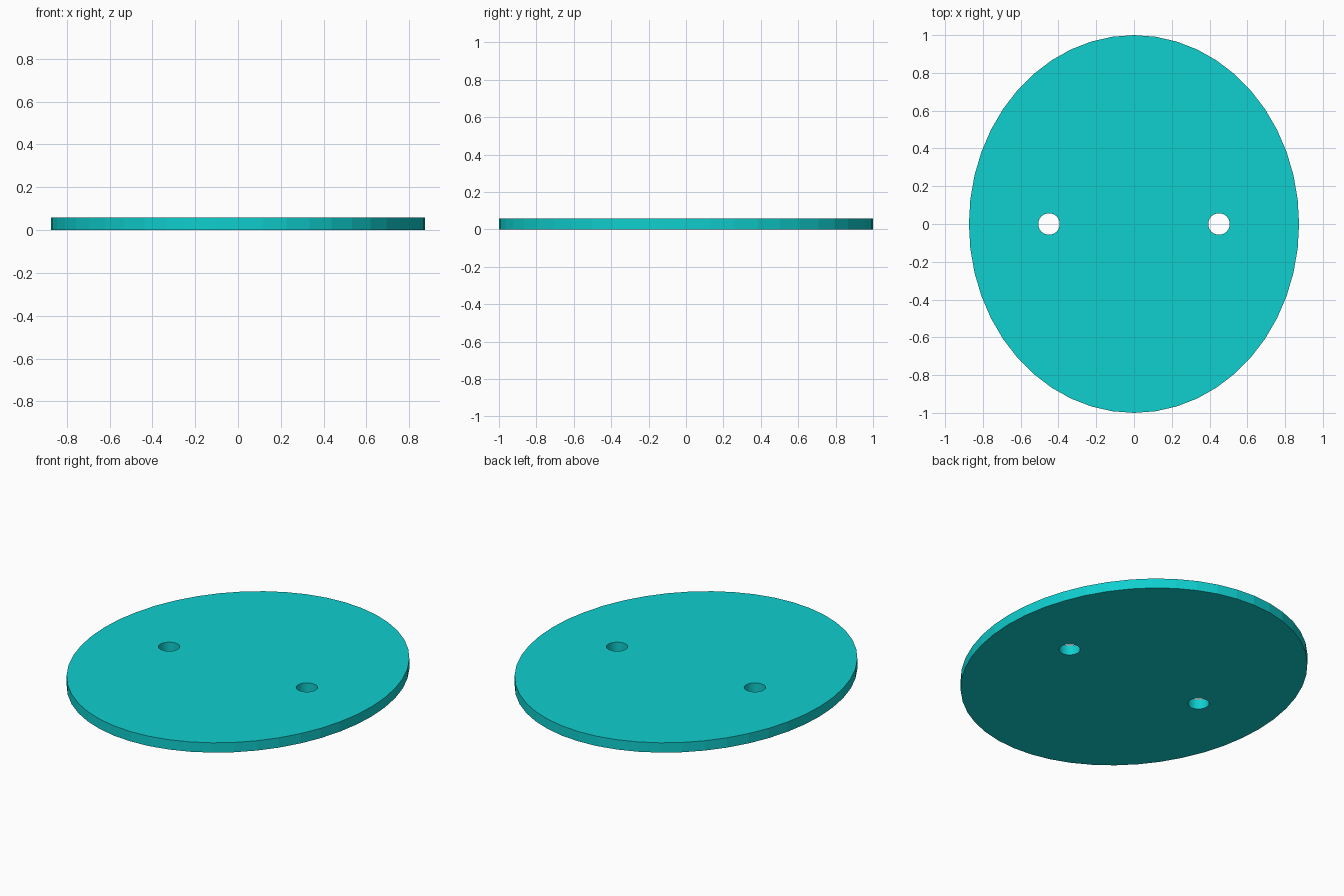
import bpy

if "Cube" in bpy.data.objects:
    bpy.data.objects.remove(bpy.data.objects["Cube"])

THICK = 0.058
HOLE_X, HOLE_R = 0.45, 0.057


def cylinder(name, sides, rx, ry, x, z, depth):
    bpy.ops.mesh.primitive_cylinder_add(vertices=sides, radius=1, depth=1, location=(x, 0, z))
    ob = bpy.context.object
    ob.name = name
    ob.scale = (rx, ry, depth)
    bpy.ops.object.transform_apply(location=True, rotation=False, scale=True)
    return ob


# Flat oval plate
plate = cylinder("oval_plate", 48, 0.874, 1.0, 0, THICK / 2, THICK)

# Teal material
mat = bpy.data.materials.new("teal")
mat.diffuse_color = (0.005, 0.62, 0.62, 1)
mat.use_nodes = True
mat.node_tree.nodes["Principled BSDF"].inputs["Base Color"].default_value = mat.diffuse_color
plate.data.materials.append(mat)

# Two through holes, mirrored across x
for side, sign in (("left", -1), ("right", 1)):
    cutter = cylinder(side + "_hole_cutter", 32, HOLE_R, HOLE_R, sign * HOLE_X, THICK / 2, THICK * 3)
    cutter.data.materials.append(mat)
    cutter.hide_render = True
    cutter.display_type = 'WIRE'
    cut = plate.modifiers.new(side + "_hole", 'BOOLEAN')
    cut.operation = 'DIFFERENCE'
    cut.solver = 'EXACT'
    cut.object = cutter
